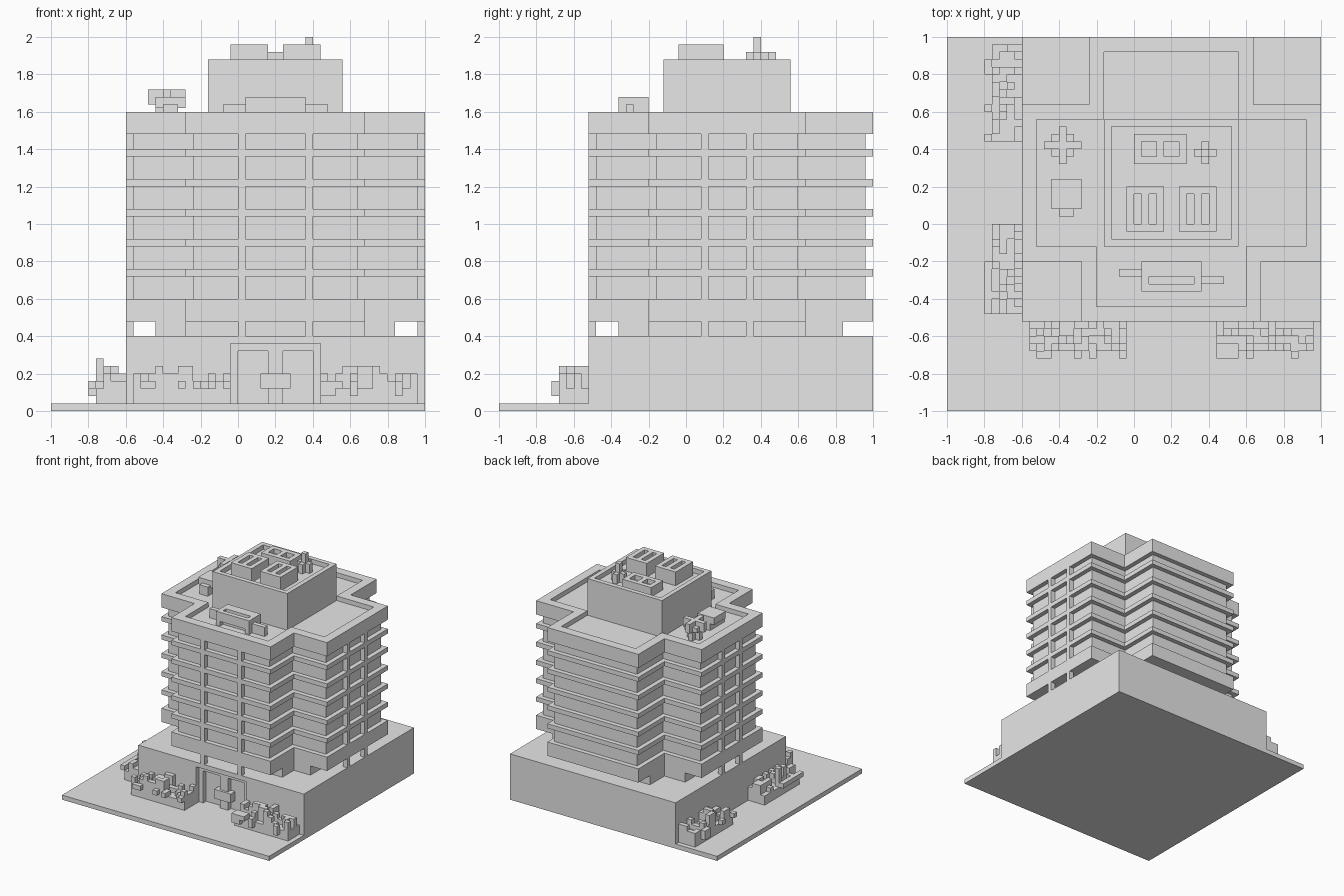
import bpy, bmesh, random
from mathutils import Matrix, Vector

random.seed(4)
cube = bpy.data.objects.get("Cube")
if cube:
    bpy.data.objects.remove(cube)

grey = bpy.data.materials.new("plain_grey")
grey.use_nodes = True
grey.diffuse_color = (0.8, 0.8, 0.8, 1)
grey.node_tree.nodes["Principled BSDF"].inputs["Base Color"].default_value = (0.8, 0.8, 0.8, 1)
V = 0.04  # building module


def finish(name, bm):
    bmesh.ops.recalc_face_normals(bm, faces=bm.faces)
    mesh = bpy.data.meshes.new(name)
    bm.to_mesh(mesh)
    bm.free()
    mesh.materials.append(grey)
    obj = bpy.data.objects.new(name, mesh)
    bpy.context.collection.objects.link(obj)
    return obj


def boxes(name, spans):
    """Each span is x0, x1, y0, y1, z0, z1."""
    bm = bmesh.new()
    for x0, x1, y0, y1, z0, z1 in spans:
        mid = Vector((x0 + x1, y0 + y1, z0 + z1)) / 2
        size = Matrix.Diagonal((x1 - x0, y1 - y0, z1 - z0, 1))
        bmesh.ops.create_cube(bm, size=1, matrix=Matrix.Translation(mid) @ size)
    return finish(name, bm)


def prism(name, outline, z0, z1):
    bm = bmesh.new()
    face = bm.faces.new([bm.verts.new((x, y, z0)) for x, y in outline])
    top = bmesh.ops.extrude_face_region(bm, geom=[face], use_keep_orig=True)["geom"]
    for v in top:
        if isinstance(v, bmesh.types.BMVert):
            v.co.z = z1
    return finish(name, bm)


def ring(name, outer, inner, z0, z1):
    """Wall between two matching outlines."""
    bm = bmesh.new()
    loops = [[bm.verts.new((x, y, z)) for x, y in line]
             for line, z in ((outer, z0), (outer, z1), (inner, z1), (inner, z0))]
    n = len(outer)
    for k in range(4):
        a, b = loops[k], loops[(k + 1) % 4]
        for i in range(n):
            j = (i + 1) % n
            bm.faces.new((a[i], a[j], b[j], b[i]))
    return finish(name, bm)


def rect(x0, x1, y0, y1):
    return [(x0, y0), (x1, y0), (x1, y1), (x0, y1)]


def cross(o=0.0, e=0.0):
    """Tower plan, inset by o all round and by e at the ends of the arms only."""
    l, r, f, b = -0.6 + o + e, 1 - o - e, -0.52 + o + e, 1 - o - e
    y0, y1 = -0.2 + o, 0.64 - o
    fl, fr, bl, br = -0.28 + o, 0.68 - o, -0.24 + o, 0.64 - o
    return [(fl, f), (fr, f), (fr, y0), (r, y0), (r, y1), (br, y1),
            (br, b), (bl, b), (bl, y1), (l, y1), (l, y0), (fl, y0)]


# Ground and podium with a stepped door recess
boxes("ground_slab", [(-1, 1, -1, 1, 0, V)])
f = -0.52
door_notch = [(-V, f), (-V, f + V), (0, f + V), (0, f + 2 * V)]
door_notch += [(0.4 - x, y) for x, y in reversed(door_notch)]
prism("podium", [(-0.6, f)] + door_notch + [(1, f), (1, 1), (-0.6, 1)], V, 0.36)
boxes("podium_top", [(-0.6, 1, f, 1, 0.36, 0.4)])
boxes("door_lintel", [(0, 0.4, f + V, f + 2 * V, 0.32, 0.36)])
boxes("door_post_and_handles", [(0.16, 0.24, f + V, f + 2 * V, V, 0.32),
                                (0.12, 0.28, f + V / 2, f + 2 * V, 0.12, 0.2)])

# Tower storeys
prism("lobby_core", cross(0, 0.16), 0.4, 0.48)
prism("lower_band", cross(), 0.48, 0.6)
prism("tower_wall", cross(V), 0.6, 1.48)
for k in range(5):
    z = 0.72 + 0.16 * k
    prism(f"floor_ledge_{k + 1}", cross(), z, z + V)
prism("roof_band", cross(), 1.48, 1.56)
ring("roof_parapet", cross(), cross(2 * V), 1.56, 1.6)

# Facade pillars on the front and both sides
boxes("front_pillars", [(x, x + V, f, f + V, 0.4, 1.48) for x in (0, 0.36)])
for name, x in (("right_pillars", -0.6), ("left_pillars", 1 - V)):
    boxes(name, [(x, x + V, y, y + V, 0.4, 1.48) for y in (0.08, 0.32)])

# Penthouse
boxes("penthouse", [(-0.16, 0.56, -0.12, 0.56, 1.56, 1.84)])
ring("penthouse_parapet", rect(-0.16, 0.56, -0.12, 0.56),
     rect(-0.12, 0.52, -0.08, 0.52), 1.84, 1.88)


def vent(name, x0, x1, y0, y1, z0, z1, slots):
    """Box whose top is a frame around two or more slots."""
    parts = [(x0, x1, y0, y1, z0, z1 - V),
             (x0, x1, y0, y0 + V, z1 - V, z1), (x0, x1, y1 - V, y1, z1 - V, z1)]
    edges = [x0] + [s for slot in slots for s in slot] + [x1]
    parts += [(a, b, y0 + V, y1 - V, z1 - V, z1) for a, b in zip(edges[::2], edges[1::2])]
    return boxes(name, parts)


# Roof machinery
for name, x in (("vent_box_right", -V), ("vent_box_left", 0.24)):
    vent(name, x, x + 0.2, -V, 0.2, 1.84, 1.96,
         [(x + V, x + 2 * V), (x + 3 * V, x + 4 * V)])
vent("rear_vent_box", 0, 0.28, 0.32, 0.48, 1.84, 1.92, [(0.04, 0.12), (0.16, 0.24)])
boxes("antenna", [(0.36, 0.4, 0.36, 0.4, 1.84, 2),
                  (0.32, 0.44, 0.36, 0.4, 1.84, 1.92),
                  (0.36, 0.4, 0.32, 0.44, 1.84, 1.92)])

# Front terrace unit: open frame with a slotted top and side pipes
boxes("terrace_unit", [(0.04, 0.36, -0.32, -0.2, 1.56, 1.64),
                       (0.04, 0.08, -0.36, -0.32, 1.56, 1.64),
                       (0.32, 0.36, -0.36, -0.32, 1.56, 1.64)])
vent("terrace_unit_top", 0.04, 0.36, -0.36, -0.24, 1.6, 1.68, [(0.08, 0.32)])
boxes("terrace_unit_back", [(0.04, 0.36, -0.24, -0.2, 1.64, 1.68)])
boxes("terrace_pipes", [(-0.08, 0.04, -0.28, -0.24, 1.56, 1.64),
                        (0.36, 0.48, -0.32, -0.28, 1.56, 1.64)])

# Roof plants: a tree with a cross-shaped crown and a block shrub
cx, cy = -0.38, 0.42
boxes("roof_tree", [(cx - 0.06, cx + 0.06, cy - 0.02, cy + 0.02, 1.56, 1.64),
                    (cx - 0.02, cx + 0.02, cy - 0.06, cy + 0.06, 1.56, 1.64),
                    (cx - 0.1, cx + 0.1, cy - 0.02, cy + 0.02, 1.64, 1.72),
                    (cx - 0.06, cx + 0.06, cy - 0.06, cy + 0.06, 1.64, 1.68),
                    (cx - 0.02, cx + 0.02, cy - 0.1, cy + 0.1, 1.64, 1.72)])
boxes("roof_shrub", [(-0.4, -0.32, 0.04, 0.24, 1.56, 1.64),
                     (-0.44, -0.28, 0.08, 0.24, 1.62, 1.68)])


def hedge(name, start, length, wall, along_x):
    """Planter against a wall, filled with small leaf blocks."""
    def place(a0, a1, d0, d1, z0, z1):
        if along_x:
            return (a0, a1, wall - d1, wall - d0, z0, z1)
        return (wall - d1, wall - d0, a0, a1, z0, z1)

    boxes(name + "_planter", [place(start, start + length, 0, 0.16, V, 0.12)])
    leaves = []
    cells = round(length / V)
    for i in range(cells):
        a = start + i * V
        tall = 0.2 < i / cells < 0.6
        for row in range(5):
            outer = row == 4
            if random.random() > (0.35 if outer else 0.6):
                continue
            low = 0.08 if outer and random.random() < 0.3 else 0.12
            high = 0.16 if outer else 0.16 + V * random.randint(0, 2 if tall else 1)
            leaves.append(place(a, a + V, row * V, row * V + V, low, high))
    boxes(name + "_leaves", leaves)


hedge("front_right_hedge", -0.56, 0.52, f, True)
hedge("front_left_hedge", 0.44, 0.52, f, True)
hedge("side_front_hedge", -0.48, 0.48, -0.6, False)
hedge("side_back_hedge", 0.44, 0.52, -0.6, False)
boxes("tall_leaf", [(-0.76, -0.72, -0.24, -0.2, 0.12, 0.28)])
